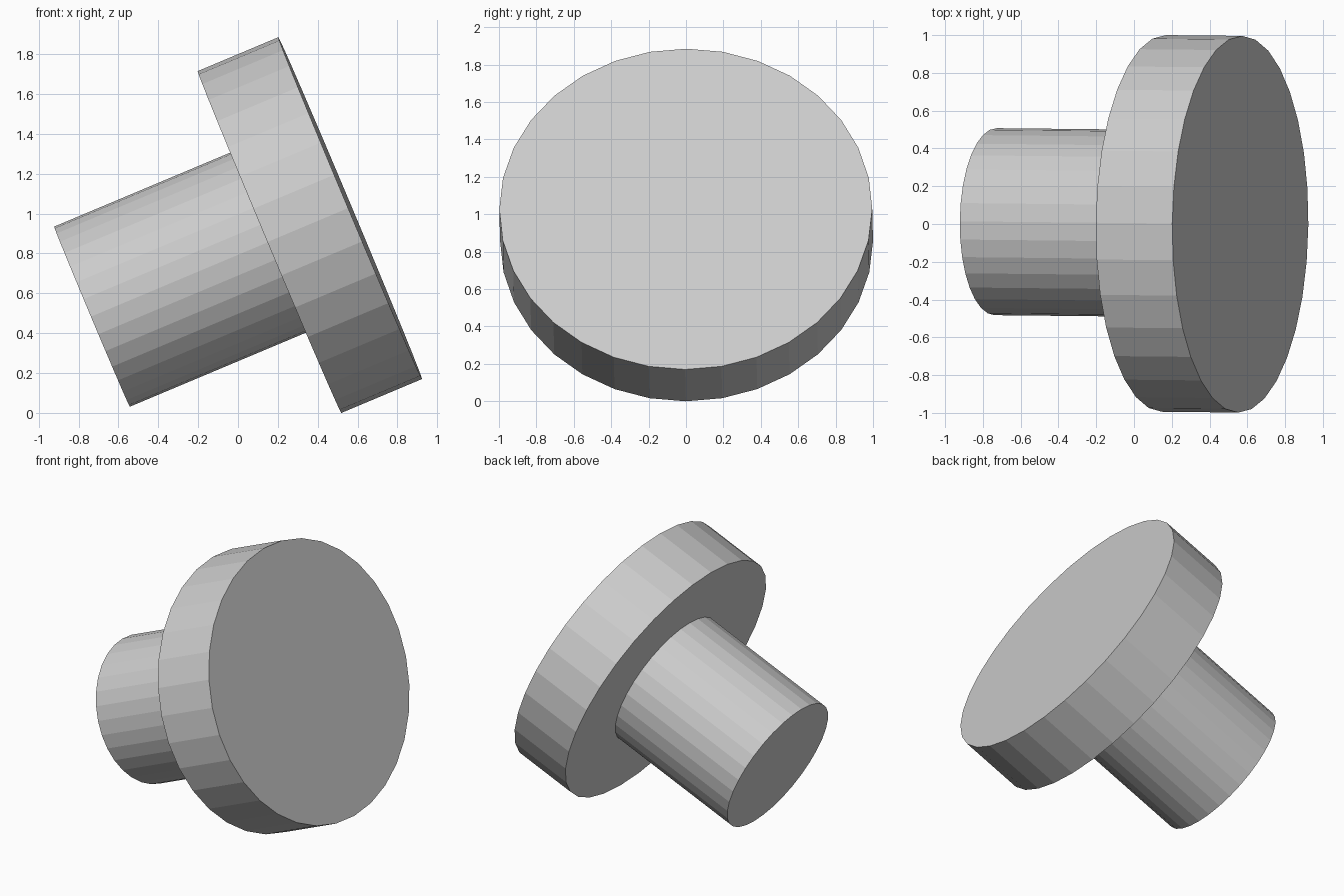
import bpy, bmesh, math
from mathutils import Matrix, Vector

if "Cube" in bpy.data.objects:
    bpy.data.objects.remove(bpy.data.objects["Cube"])

# One plain grey for the whole model
grey = bpy.data.materials.new("light_grey")
grey.diffuse_color = (0.6, 0.6, 0.6, 1.0)
grey.use_nodes = True
grey.node_tree.nodes["Principled BSDF"].inputs["Base Color"].default_value = grey.diffuse_color

# Shared tilted axis, running from the stem end towards the wide face
TILT, YAW = math.radians(22.8), math.radians(-0.6)
FRAME = (Matrix.Rotation(YAW, 4, 'Z') @ Matrix.Rotation(-TILT, 4, 'Y')
         @ Matrix.Rotation(math.radians(90), 4, 'Y'))
JOINT = Vector((0.158, 0.003, 0.857))   # centre of the disc's back face


def cylinder(name, start, end, r_tilt, r_side):
    """Flat-faced 32-sided cylinder between two distances along the axis."""
    bm = bmesh.new()
    bmesh.ops.create_cone(bm, cap_ends=True, segments=32,
                          radius1=1, radius2=1, depth=1)
    bmesh.ops.translate(bm, vec=(0, 0, 0.5), verts=bm.verts)
    bmesh.ops.scale(bm, vec=(r_tilt, r_side, end - start), verts=bm.verts)
    bmesh.ops.translate(bm, vec=(0, 0, start), verts=bm.verts)
    bm.transform(Matrix.Translation(JOINT) @ FRAME)
    mesh = bpy.data.meshes.new(name)
    bm.to_mesh(mesh)
    bm.free()
    mesh.materials.append(grey)
    obj = bpy.data.objects.new(name, mesh)
    bpy.context.collection.objects.link(obj)
    return obj


# Wide head and the narrower stem seated against it
cylinder("disc_head", 0.0, 0.439, 0.93, 0.997)
cylinder("stem", -0.966, 0.005, 0.49, 0.495)
